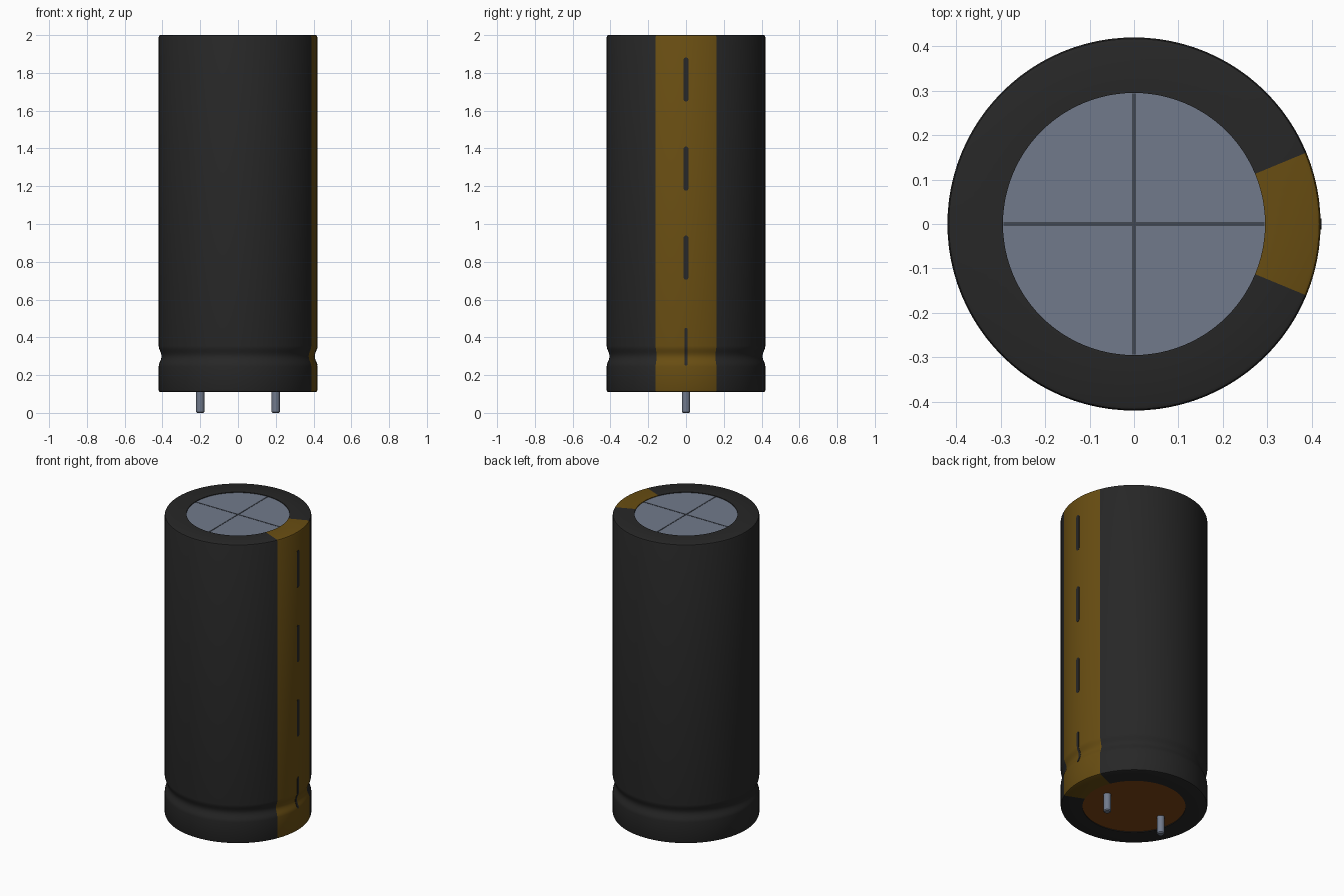
import bpy, bmesh
from math import pi, cos, sin, atan2, radians, sqrt

cube = bpy.data.objects.get("Cube")
if cube:
    bpy.data.objects.remove(cube)

R, INNER = 0.42, 0.295      # sleeve and end disc radii
BOTTOM, TOP = 0.11, 2.0
GROOVE_Z, GROOVE_H, GROOVE_D = 0.3, 0.055, 0.015
SEGS = 96


def material(name, rgb):
    m = bpy.data.materials.new(name)
    m.use_nodes = True
    m.diffuse_color = (*rgb, 1)
    bsdf = next(n for n in m.node_tree.nodes if n.type == 'BSDF_PRINCIPLED')
    bsdf.inputs["Base Color"].default_value = (*rgb, 1)
    return m


BLACK = material("black sleeve", (0.02, 0.02, 0.02))
GOLD = material("gold stripe", (0.14, 0.075, 0.006))
METAL = material("grey metal", (0.165, 0.195, 0.26))
DARK = material("dark score", (0.055, 0.065, 0.085))
BROWN = material("brown seal", (0.21, 0.06, 0.008))


def finish(name, bm, mats, smooth=True):
    bmesh.ops.recalc_face_normals(bm, faces=bm.faces)
    mesh = bpy.data.meshes.new(name)
    bm.to_mesh(mesh)
    bm.free()
    ob = bpy.data.objects.new(name, mesh)
    bpy.context.collection.objects.link(ob)
    for m in mats:
        mesh.materials.append(m)
    if smooth:
        bpy.ops.object.select_all(action='DESELECT')
        ob.select_set(True)
        bpy.context.view_layer.objects.active = ob
        bpy.ops.object.shade_smooth_by_angle(angle=radians(35))
    return ob


def lathe(profile, segs, x=0.0):
    """Revolve (radius, z) points; a zero radius closes the end."""
    bm = bmesh.new()
    verts = [bm.verts.new((r, 0, z)) for r, z in profile]
    edges = [bm.edges.new(pair) for pair in zip(verts, verts[1:])]
    bmesh.ops.spin(bm, geom=verts + edges, cent=(0, 0, 0), axis=(0, 0, 1),
                   angle=2 * pi, steps=segs, use_merge=True)
    bmesh.ops.remove_doubles(bm, verts=bm.verts, dist=1e-5)
    bmesh.ops.translate(bm, verts=bm.verts, vec=(x, 0, 0))
    return bm


def side_radius(z):
    t = (z - GROOVE_Z) / GROOVE_H
    return R - GROOVE_D * (0.5 + 0.5 * cos(pi * t)) if abs(t) < 1 else R


# Sleeve: wrapped over both ends, with a crimped groove
profile = [(INNER, BOTTOM + 0.012), (INNER, BOTTOM), (R - 0.01, BOTTOM),
           (R - 0.003, BOTTOM + 0.003), (R, BOTTOM + 0.01)]
for i in range(13):
    z = GROOVE_Z + GROOVE_H * (i / 6 - 1)
    profile.append((side_radius(z), z))
profile += [(R, TOP - 0.01), (R - 0.003, TOP - 0.003), (R - 0.01, TOP),
            (INNER, TOP), (INNER, TOP - 0.012)]
bm = lathe(profile, SEGS)
for f in bm.faces:
    c = f.calc_center_median()
    f.material_index = int(abs(atan2(c.y, c.x)) < radians(22.5))
finish("sleeve", bm, [BLACK, GOLD])

# End discs
LID_Z = TOP - 0.004
finish("top_lid", lathe([(0, LID_Z), (INNER, LID_Z), (INNER, LID_Z - 0.01),
                         (0, LID_Z - 0.01)], SEGS), [METAL])
SEAL_Z = BOTTOM + 0.004
finish("bottom_seal", lathe([(0, SEAL_Z), (INNER, SEAL_Z), (INNER, SEAL_Z + 0.01),
                             (0, SEAL_Z + 0.01)], SEGS), [BROWN])

# Scored cross on the lid
for name, size in (("score_across", (0.588, 0.008)), ("score_along", (0.008, 0.588))):
    bm = bmesh.new()
    bmesh.ops.create_cube(bm, size=1)
    bmesh.ops.scale(bm, verts=bm.verts, vec=(*size, 0.002))
    bmesh.ops.translate(bm, verts=bm.verts, vec=(0, 0, LID_Z + 0.0005))
    finish(name, bm, [DARK], smooth=False)

# Wire leads
for name, x in (("left_lead", 0.2), ("right_lead", -0.2)):
    finish(name, lathe([(0, 0), (0.017, 0), (0.022, 0.006), (0.022, 0.12),
                        (0, 0.12)], 24, x), [METAL])


def dash(name, zc, half_w, half_h=0.117, rows=40):
    """Round-ended mark that follows the sleeve surface."""
    bm = bmesh.new()
    previous = None
    for i in range(rows + 1):
        u = -cos(pi * i / rows) * half_h
        e = max(0.0, abs(u) - (half_h - half_w))
        w = max(sqrt(max(0.0, half_w ** 2 - e ** 2)), 0.001)
        x = side_radius(zc + u) + 0.0015
        row = [bm.verts.new((x, s * w, zc + u)) for s in (-1, 1)]
        if previous:
            bm.faces.new((previous[0], previous[1], row[1], row[0]))
        previous = row
    # thickness back into the sleeve
    front = bm.faces[:]
    back = bmesh.ops.extrude_face_region(bm, geom=front, use_keep_orig=True)
    moved = [g for g in back["geom"] if isinstance(g, bmesh.types.BMVert)]
    bmesh.ops.translate(bm, verts=moved, vec=(-0.004, 0, 0))
    finish(name, bm, [BLACK], smooth=False)


# Marks down the stripe; the lowest one is thinner
for i, (zc, w) in enumerate(((1.765, 0.0125), (1.293, 0.0125),
                             (0.822, 0.0125), (0.35, 0.008))):
    dash(f"stripe_dash_{i + 1}", zc, w, 0.117 if i < 3 else 0.1)
